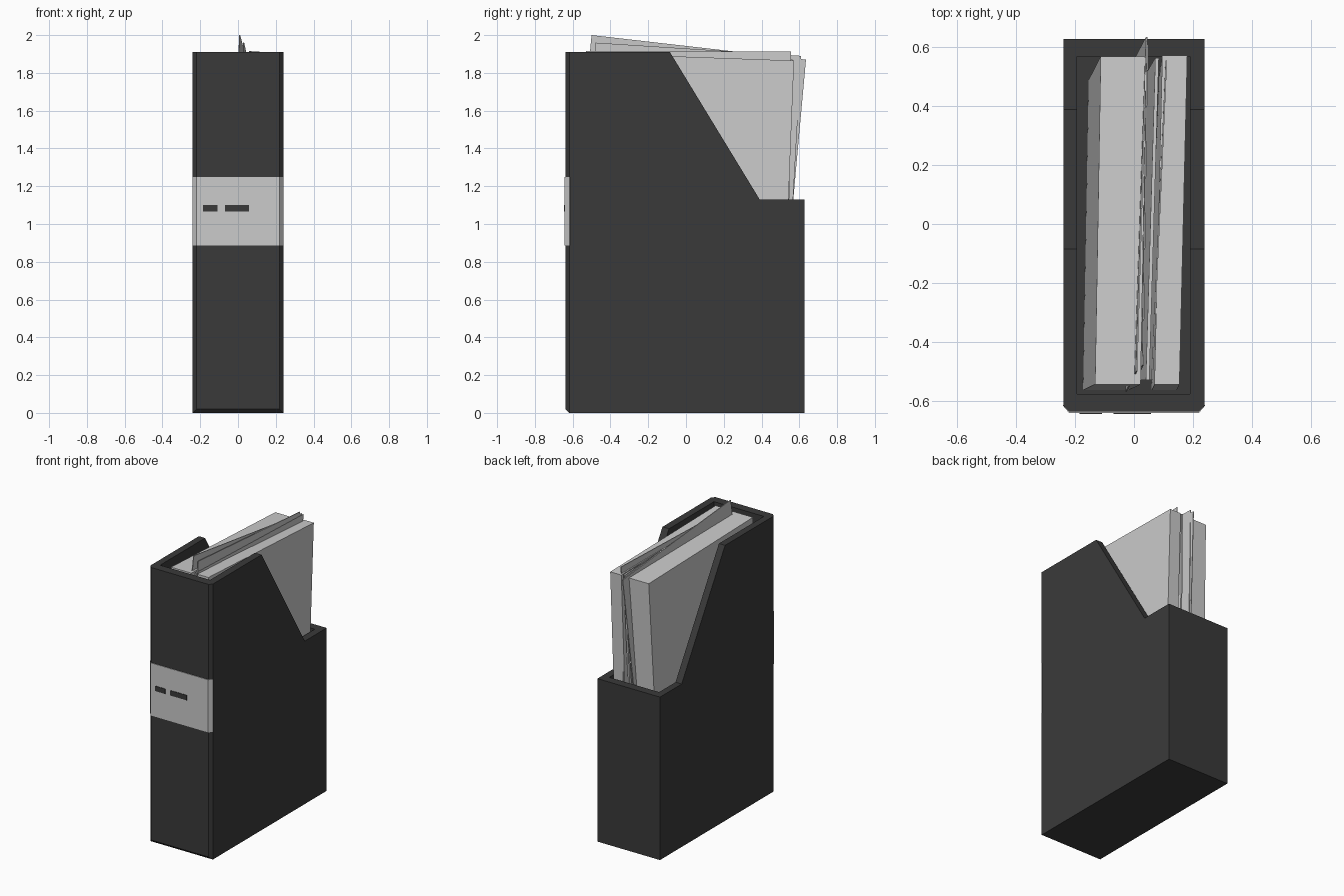
import bpy, bmesh

if "Cube" in bpy.data.objects:
    bpy.data.objects.remove(bpy.data.objects["Cube"])


def material(name, v):
    m = bpy.data.materials.new(name)
    m.diffuse_color = (v, v, v, 1)
    m.use_nodes = True
    m.node_tree.nodes["Principled BSDF"].inputs["Base Color"].default_value = m.diffuse_color
    return m


DARK = material("charcoal card", 0.042)
PAPER = material("pale paper", 0.6)


def prism(name, bottom, top, mat):
    """Solid between two matching rings of points."""
    bm = bmesh.new()
    a = [bm.verts.new(p) for p in bottom]
    b = [bm.verts.new(p) for p in top]
    n = len(a)
    bm.faces.new(a[::-1])
    bm.faces.new(b)
    for i in range(n):
        j = (i + 1) % n
        bm.faces.new((a[i], a[j], b[j], b[i]))
    bmesh.ops.recalc_face_normals(bm, faces=bm.faces)
    me = bpy.data.meshes.new(name)
    bm.to_mesh(me)
    bm.free()
    me.materials.append(mat)
    ob = bpy.data.objects.new(name, me)
    bpy.context.collection.objects.link(ob)
    return ob


def box(name, x0, x1, y0, y1, z0, z1, mat):
    ring = [(x0, y0), (x1, y0), (x1, y1), (x0, y1)]
    return prism(name, [(x, y, z0) for x, y in ring], [(x, y, z1) for x, y in ring], mat)


# File holder: side profile with sloped cut, chamfered front edges
W, FRONT, BACK = 0.24, -0.638, 0.628
profile = [(FRONT, 0), (BACK, 0), (BACK, 1.13), (0.39, 1.13), (-0.085, 1.91), (FRONT, 1.91)]
holder = prism("file_holder", [(-W, y, z) for y, z in profile], [(W, y, z) for y, z in profile], DARK)
bm = bmesh.new()
bm.from_mesh(holder.data)
front_edges = [e for e in bm.edges
               if all(abs(v.co.y - FRONT) < 1e-4 for v in e.verts)
               and not all(v.co.z > 1.9 for v in e.verts)]
bmesh.ops.bevel(bm, geom=front_edges, offset=0.02, segments=1, affect='EDGES')
bm.to_mesh(holder.data)
bm.free()

# Hollow out the inside
cutter = box("cavity_cutter", -0.193, 0.19, -0.578, 0.57, 0.05, 2.2, DARK)
cutter.hide_render = True
mod = holder.modifiers.new("cavity", 'BOOLEAN')
mod.operation = 'DIFFERENCE'
mod.solver = 'EXACT'
mod.object = cutter
bpy.context.view_layer.objects.active = holder
bpy.ops.object.modifier_apply(modifier=mod.name)
bpy.data.objects.remove(cutter)

# Spine label wrapped over the chamfers, with two plain ink marks
outer = [(-0.242, -0.617), (-0.221, -0.642), (0.221, -0.642), (0.242, -0.617)]
inner = [(x * 0.97, y + 0.006) for x, y in outer[::-1]]
prism("spine_label", [(x, y, 0.885) for x, y in outer + inner],
      [(x, y, 1.25) for x, y in outer + inner], PAPER)
box("ink_mark_short", -0.185, -0.108, -0.645, -0.64, 1.065, 1.1, DARK)
box("ink_mark_long", -0.07, 0.058, -0.645, -0.64, 1.065, 1.1, DARK)


def slab(name, xc, thick, yaw, lean, quad):
    """Paper slab: side outline in y,z; x drifts with y (yaw) and z (lean)."""
    def ring(off):
        return [(xc + off + yaw * y + lean * (z - 1.9), y, z) for y, z in quad]
    prism(name, ring(-thick / 2), ring(thick / 2), PAPER)


# Thick paper stacks
slab("left_stack", -0.045, 0.155, 0.018, 0.022,
     [(-0.565, 0.06), (0.49, 0.06), (0.57, 1.86), (-0.545, 1.9)])
slab("right_stack", 0.125, 0.085, 0.024, 0.005,
     [(-0.565, 0.06), (0.5, 0.06), (0.572, 1.865), (-0.545, 1.905)])

# Loose sheets, tipped at different angles
slab("tall_sheet", 0.022, 0.005, 0.035, 0.045,
     [(-0.57, 1.25), (0.52, 0.6), (0.635, 1.87), (-0.5, 2.0)])
slab("middle_sheet", 0.036, 0.005, 0.016, 0.03,
     [(-0.56, 0.7), (0.52, 0.3), (0.61, 1.89), (-0.48, 1.96)])
slab("upright_sheet", 0.085, 0.005, 0.045, 0.01,
     [(-0.53, 0.06), (0.535, 0.06), (0.555, 1.912), (-0.53, 1.915)])
slab("inner_sheet", 0.062, 0.012, 0.03, 0.02,
     [(-0.53, 0.06), (0.5, 0.06), (0.565, 1.87), (-0.53, 1.9)])
